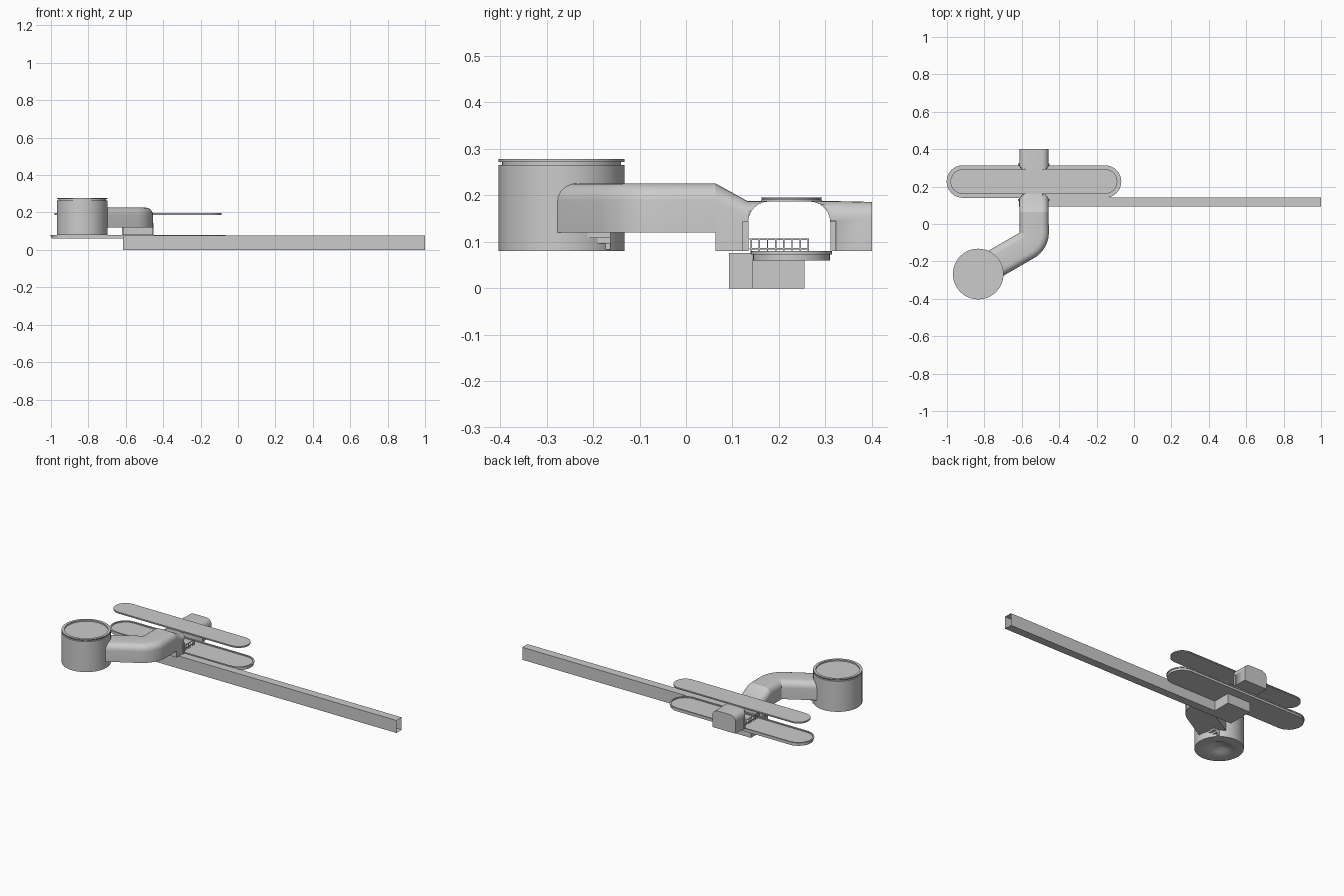
import bpy, bmesh, math
from mathutils import Vector

if "Cube" in bpy.data.objects:
    bpy.data.objects.remove(bpy.data.objects["Cube"])


def loft(name, rings, cap_start=True, cap_end=True, smooth=True):
    """Skin equal-length rings of points into one mesh."""
    bm = bmesh.new()
    vs = [[bm.verts.new(p) for p in r] for r in rings]
    n = len(vs[0])
    for a, b in zip(vs, vs[1:]):
        for i in range(n):
            j = (i + 1) % n
            bm.faces.new((a[i], a[j], b[j], b[i]))
    if cap_start:
        bm.faces.new(vs[0][::-1])
    if cap_end:
        bm.faces.new(vs[-1])
    bmesh.ops.recalc_face_normals(bm, faces=bm.faces)
    me = bpy.data.meshes.new(name)
    bm.to_mesh(me)
    bm.free()
    ob = bpy.data.objects.new(name, me)
    bpy.context.collection.objects.link(ob)
    if smooth:
        bpy.ops.object.select_all(action='DESELECT')
        ob.select_set(True)
        bpy.context.view_layer.objects.active = ob
        bpy.ops.object.shade_smooth_by_angle(angle=math.radians(30))
    return ob


def box(name, x0, x1, y0, y1, z0, z1, open_end=False):
    rings = [[(x, y0, z0), (x, y1, z0), (x, y1, z1), (x, y0, z1)] for x in (x0, x1)]
    return loft(name, rings, cap_end=not open_end, smooth=False)


def circle(r, z, cx, cy, n=48):
    return [(cx + r * math.cos(2 * math.pi * i / n),
             cy + r * math.sin(2 * math.pi * i / n), z) for i in range(n)]


def pill(r, z, cx=-0.535, cy=0.227, half=0.38, n=16):
    pts = []
    for side in (1, -1):
        for i in range(n + 1):
            a = -math.pi / 2 + math.pi * i / n
            pts.append((cx + side * (half + r * math.cos(a)),
                        cy + side * r * math.sin(a), z))
    return pts


def arch(c, across, z0, z1, half, r, n=6):
    """Flat-bottomed section with rounded top corners."""
    c, across = Vector(c), Vector(across)
    prof = [(-half, z0), (half, z0)]
    for i in range(n + 1):
        a = math.pi / 2 * i / n
        prof.append((half - r + r * math.cos(a), z1 - r + r * math.sin(a)))
    for i in range(n + 1):
        a = math.pi / 2 * (1 + i / n)
        prof.append((-half + r + r * math.cos(a), z1 - r + r * math.sin(a)))
    return [(c.x + across.x * u, c.y + across.y * u, z) for u, z in prof]


# track beam (hollow, open at the far end) and its foot block
box("track_beam", -0.615, 1.0, 0.093, 0.143, 0, 0.076, open_end=True)
box("beam_foot", -0.615, -0.458, 0.143, 0.255, 0, 0.062)

# lower platform tray and upper ceiling plate
loft("lower_platform", [pill(r, z) for r, z in (
    (0.083, 0.06), (0.083, 0.073), (0.087, 0.073), (0.087, 0.08), (0.078, 0.08), (0.078, 0.074))])
loft("ceiling_plate", [pill(r, z) for r, z in (
    (0.066, 0.187), (0.066, 0.191), (0.062, 0.191), (0.062, 0.193), (0.066, 0.193), (0.066, 0.196))])

# round entrance drum: dished underside, neck groove and rimmed lid
loft("entrance_drum", [circle(r, z, -0.833, -0.2675) for r, z in (
    (0.015, 0.106), (0.03, 0.104), (0.055, 0.092), (0.08, 0.082), (0.1, 0.08), (0.1355, 0.08),
    (0.1355, 0.265), (0.128, 0.265), (0.128, 0.272), (0.1355, 0.272), (0.1355, 0.278),
    (0.12, 0.278), (0.12, 0.27))])

# bent upper tunnel: straight run from the drum, 60 degree bend, straight run
HALF, CX = 0.078, -0.535
pivot = Vector((CX - HALF, -0.045))
rings = []
for i in range(9):
    t = math.radians(30 + 60 * i / 8)
    along = Vector((math.cos(t), math.sin(t)))
    across = Vector((math.sin(t), -math.cos(t)))
    c = pivot + across * (HALF + 0.002)
    if i == 0:
        rings.append(arch(c - along * 0.215, across, 0.12, 0.226, HALF, 0.038))
    rings.append(arch(c, across, 0.12, 0.226, HALF, 0.038))
rings.append(arch((CX, 0.063), (1, 0), 0.12, 0.226, HALF, 0.038))
loft("upper_tunnel", rings)

# sloped drop, crossing and end tunnel, opened by an arch running along x
hall = loft("lower_tunnel", [arch((CX, y), (1, 0), 0.08, z, HALF, r) for y, z, r in (
    (0.063, 0.226, 0.038), (0.132, 0.188, 0.035), (0.31, 0.188, 0.035), (0.4, 0.186, 0.035))])
cutter = loft("hall_cutter", [arch((x, 0.222), (0, 1), 0.05, 0.187, 0.0885, 0.045)
                              for x in (-0.8, -0.3)])
cutter.hide_render = True
cutter.hide_viewport = True
mod = hall.modifiers.new("hall_opening", 'BOOLEAN')
mod.operation = 'DIFFERENCE'
mod.solver = 'EXACT'
mod.object = cutter

# small flared jambs at the corners of the crossing
for sx in (-1, 1):
    for y0, y1 in ((0.122, 0.134), (0.311, 0.323)):
        x = CX + sx * HALF
        box("crossing_jamb", x - 0.006, x + 0.006, y0, y1, 0.08, 0.145)

# thin railings on the platform
for sx in (-1, 1):
    x = CX + sx * 0.055
    for z in (0.084, 0.104):
        box("platform_rail", x - 0.0015, x + 0.0015, 0.137, 0.265, z, z + 0.003)
    for i in range(8):
        y = 0.139 + i * 0.0175
        box("rail_post", x - 0.0015, x + 0.0015, y, y + 0.003, 0.074, 0.106)

# stair blocks beneath the tunnel beside the drum
for i in range(3):
    box("drum_step", -0.75 + i * 0.014, -0.736 + i * 0.014,
        -0.212, -0.162, 0.084 + i * 0.012, 0.122)
